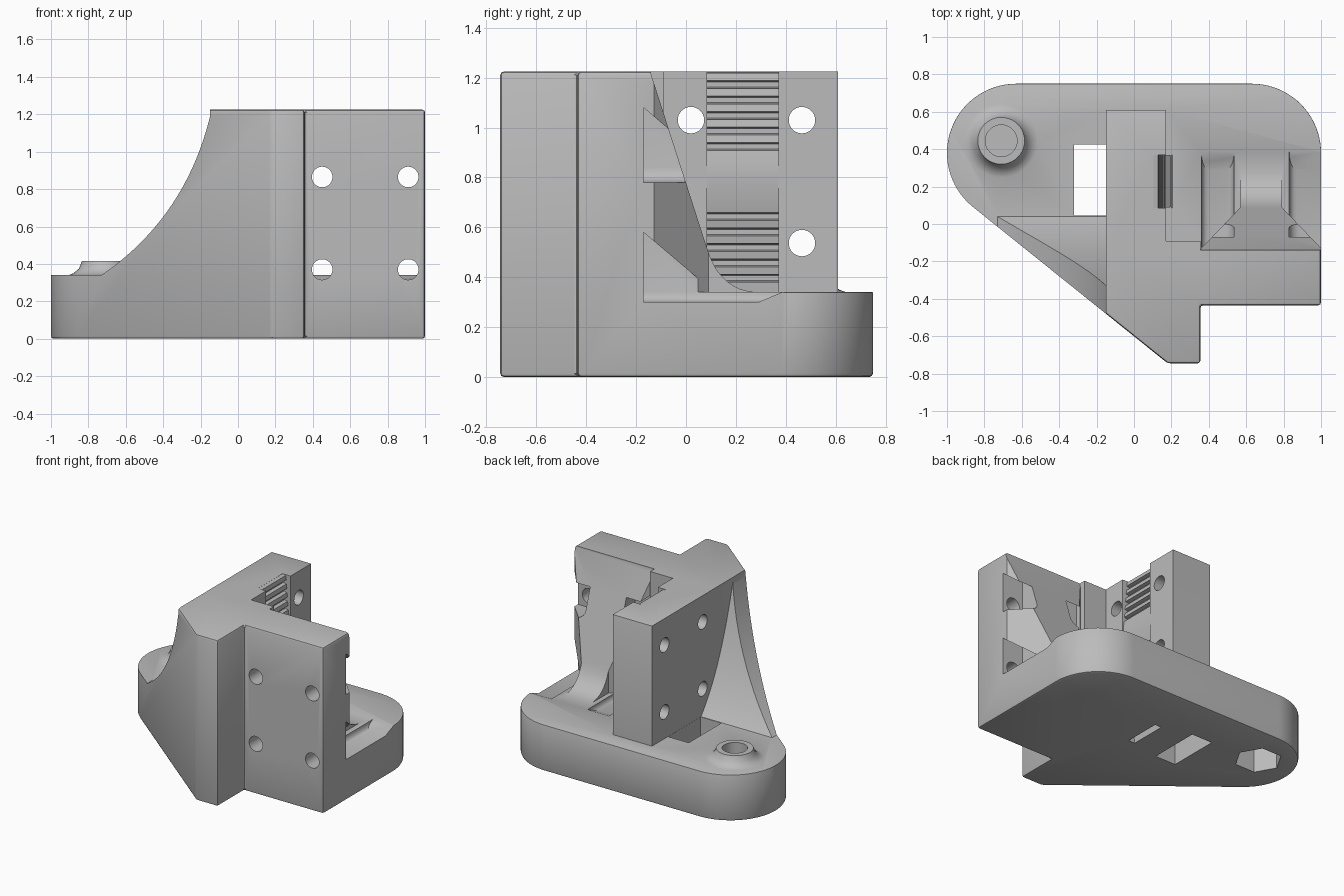
import bpy, bmesh
from math import sin, cos, pi, hypot, radians
from mathutils import Vector

default = bpy.data.objects.get("Cube")
if default:
    bpy.data.objects.remove(default, do_unlink=True)

TOP, DECK = 1.225, 0.34


def finish(name, bm):
    bmesh.ops.recalc_face_normals(bm, faces=bm.faces)
    me = bpy.data.meshes.new(name)
    bm.to_mesh(me)
    bm.free()
    ob = bpy.data.objects.new(name, me)
    bpy.context.collection.objects.link(ob)
    return ob


def prism(name, pts, axis, a, b, bevel=None):
    """Extrude a 2D outline from a to b along an axis; optionally bevel edges chosen by a rule."""
    place = {"x": lambda p, t: (t, p[0], p[1]),
             "y": lambda p, t: (p[0], t, p[1]),
             "z": lambda p, t: (p[0], p[1], t)}[axis]
    bm = bmesh.new()
    lo = [bm.verts.new(place(p, a)) for p in pts]
    hi = [bm.verts.new(place(p, b)) for p in pts]
    bm.faces.new(lo)
    bm.faces.new(hi)
    n = len(pts)
    for i in range(n):
        j = (i + 1) % n
        bm.faces.new((lo[i], lo[j], hi[j], hi[i]))
    bmesh.ops.recalc_face_normals(bm, faces=bm.faces)
    if bevel:
        width, segments, rule = bevel
        edges = [e for e in bm.edges if rule(e)]
        bmesh.ops.bevel(bm, geom=edges, offset=width, segments=segments,
                        affect="EDGES", profile=0.5, clamp_overlap=True)
    return finish(name, bm)


def box(name, x, y, z):
    return prism(name, [(x[0], y[0]), (x[1], y[0]), (x[1], y[1]), (x[0], y[1])], "z", *z)


def arc(cx, cy, r, start, end, n):
    return [(cx + r * cos(radians(start + (end - start) * i / n)),
             cy + r * sin(radians(start + (end - start) * i / n))) for i in range(n + 1)]


def rod(name, cx, cy, r, axis, a, b, sides=40):
    return prism(name, arc(cx, cy, r, 0, 360, sides)[:-1], axis, a, b)


def curve(p0, c, p2, n=20):
    p0, c, p2 = Vector(p0), Vector(c), Vector(p2)
    return [tuple(p0 * (1 - t) ** 2 + c * 2 * t * (1 - t) + p2 * t * t)
            for t in (i / n for i in range(n + 1))]


def combine(target, tool, operation):
    mod = target.modifiers.new("join", "BOOLEAN")
    mod.operation, mod.solver, mod.object = operation, "EXACT", tool
    bpy.context.view_layer.objects.active = target
    bpy.ops.object.modifier_apply(modifier=mod.name)
    bpy.data.objects.remove(tool, do_unlink=True)


# Plan outline, full height, with softened edges
outline = ([(1, -0.435)] + arc(0.63, 0.38, 0.37, 0, 90, 20)
           + arc(-0.63, 0.38, 0.37, 90, 231, 30) + [(0.18, -0.745), (0.355, -0.745), (0.355, -0.435)])
bracket = prism("bracket_body", outline, "z", 0, TOP,
                (0.015, 2, lambda e: e.calc_face_angle(0) > 0.6))

# Oversized solids that are trimmed by the outline
solid = box("deck", (-2, 2), (-2, 2), (-0.2, DECK))
front_wall = box("front_wall", (-0.15, 2), (-2, -0.14), (0.1, 2))
side_wall = box("side_wall", (-0.15, 0.17), (-0.5, 0.61), (0.1, 2))
corner_block = box("corner_block", (0.1, 0.355), (-0.3, -0.09), (0.1, 2))

# Swept rib: two concave profiles crossed
rib = prism("rib", curve((-0.73, DECK), (-0.265, 0.66), (-0.14, 1.23)) + [(0, 1.23), (0, 0.2), (-0.73, 0.2)],
            "y", -1.5, 0.1)
rib_back = prism("rib_back", curve((0.04, DECK), (-0.2, 0.62), (-0.34, 1.23))
                 + [(-0.34, 1.6), (-1.8, 1.6), (-1.8, 0.1), (0.04, 0.1)], "x", -1, 0.5)
combine(rib, rib_back, "INTERSECT")

# Buttress behind the front wall
buttress = prism("buttress", [(0.34, -0.3), (0.34, -0.15), (0.57, 0.09), (0.57, 0.5),
                              (0.79, 0.5), (0.79, 0.09), (1.02, -0.15), (1.02, -0.3)], "z", 0.15, 1.5)
slope = prism("slope", [(-0.145, 1.23), (0.08, 0.53)] + curve((0.09, 0.5), (0.14, 0.35), (0.28, DECK), 8)
              + [(0.28, 0.2), (-0.6, 0.2), (-0.6, 1.23)], "x", 0, 2)
combine(buttress, slope, "INTERSECT")

# Raised screw boss with a flared foot
bm = bmesh.new()
ring = [bm.verts.new((r, 0, z)) for r, z in
        [(0, 0.25), (0.21, 0.25), (0.21, 0.335), (0.17, 0.35), (0.14, 0.375), (0.125, 0.415), (0, 0.415)]]
edges = [bm.edges.new(p) for p in zip(ring, ring[1:])]
bmesh.ops.spin(bm, geom=ring + edges, cent=(0, 0, 0), axis=(0, 0, 1), angle=2 * pi, steps=40)
bmesh.ops.remove_doubles(bm, verts=bm.verts, dist=0.0005)
bmesh.ops.translate(bm, verts=bm.verts, vec=(-0.71, 0.445, 0))
boss = finish("boss", bm)

for part in (front_wall, side_wall, corner_block, rib, buttress, boss):
    combine(solid, part, "UNION")
combine(bracket, solid, "INTERSECT")

# Toothed strap channel in the side wall
bend = [(1.3, 0.125), (0.86, 0.163), (0.78, 0.169), (0.65, 0.14), (0.38, 0.12), (0.3, 0.12)]


def depth(z):
    for (z0, x0), (z1, x1) in zip(bend, bend[1:]):
        if z0 >= z >= z1:
            return x0 + (x1 - x0) * (z - z0) / (z1 - z0)


teeth = [(0.25, 1.3), (depth(1.3), 1.3)]
for first, last in ((1.25, 0.9), (0.66, 0.4)):
    z = first
    while z > last:
        teeth += [(depth(z), z), (depth(z) - 0.025, z - 0.006),
                  (depth(z) - 0.025, z - 0.026), (depth(z), z - 0.032)]
        z -= 0.062
    if first > 1:
        teeth += [(depth(h), h) for h in (0.86, 0.78)]
teeth += [(0.12, 0.36), (0.12, 0.335), (0.2, 0.335), (0.25, 0.38)]

cuts = [
    prism("strap_channel", teeth, "y", 0.085, 0.37),
    prism("strap_slot", [(0.055, -0.1), (0.1, -0.1), (0.2, 0.36), (0.12, 0.36)], "y", 0.09, 0.365),
    box("window", (-0.32, -0.151), (0.045, 0.425), (-0.1, 0.6)),
    rod("boss_hole", -0.71, 0.445, 0.085, "z", -0.1, 0.6),
    rod("nut_trap", -0.71, 0.445, 0.16, "z", -0.1, 0.2, 6),
]

# Screw access pockets behind the front wall
upper = [(-0.17, 0.78), (-0.17, 1.08), (0.04, 0.9), (0.16, 0.87), (0.16, 0.78)]
lower = [(-0.17, 0.3), (-0.17, 0.58), (0.06, 0.385), (0.4, 0.385), (0.385, DECK), (0.29, 0.3)]
for x0, x1 in ((0.36, 0.535), (0.83, 1.15)):
    for profile in (upper, lower):
        floor = profile[0][1]
        cuts.append(prism("pocket", profile, "x", x0, x1, (0.06, 5, lambda e: all(
            abs(v.co.z - floor) < 0.001 for v in e.verts)
            and abs(e.verts[0].co.x - e.verts[1].co.x) < 0.001)))

# Screw holes
for x in (0.45, 0.91):
    for z in (0.865, 0.37):
        cuts.append(rod("front_hole", x, z, 0.055, "y", -1, -0.1))
for y in (0.02, 0.465):
    for z in (1.03, 0.537):
        cuts.append(rod("side_hole", y, z, 0.053, "x", -0.4, 0.3))
for cut in cuts:
    combine(bracket, cut, "DIFFERENCE")


# Soften the deck rim and the side wall's top rim
def rim(e):
    if len(e.link_faces) != 2 or e.calc_face_angle(0) < 0.6:
        return False
    m = (e.verts[0].co + e.verts[1].co) / 2
    if all(abs(v.co.z - DECK) < 0.001 for v in e.verts):
        return m.y > 0.7 or (m.y > 0.4 and hypot(abs(m.x) - 0.63, m.y - 0.38) > 0.36 and abs(m.x) > 0.63)
    return all(abs(v.co.z - TOP) < 0.001 for v in e.verts) and m.y > 0.605


bm = bmesh.new()
bm.from_mesh(bracket.data)
bmesh.ops.bevel(bm, geom=[e for e in bm.edges if rim(e)], offset=0.015, segments=2,
                affect="EDGES", profile=0.5, clamp_overlap=True)
bm.to_mesh(bracket.data)
bm.free()

# Single grey material
grey = bpy.data.materials.new("light_grey")
grey.use_nodes = True
colour = (0.5, 0.5, 0.5, 1)
grey.diffuse_color = colour
grey.node_tree.nodes["Principled BSDF"].inputs["Base Color"].default_value = colour
bracket.data.materials.clear()
bracket.data.materials.append(grey)
for face in bracket.data.polygons:
    face.material_index = 0

bpy.ops.object.select_all(action="DESELECT")
bracket.select_set(True)
bpy.context.view_layer.objects.active = bracket
bpy.ops.object.shade_smooth_by_angle(angle=radians(30))
